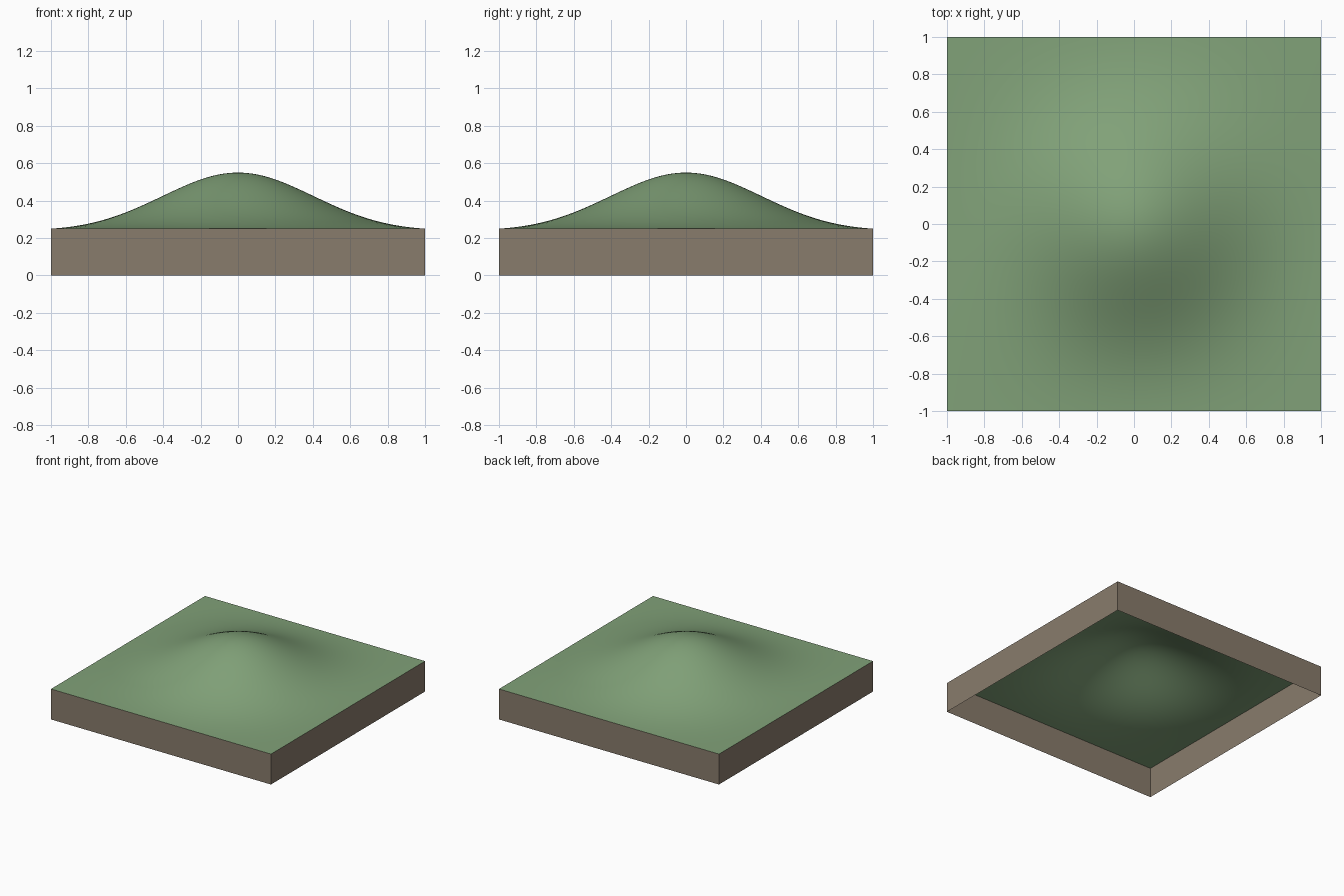
import bpy, bmesh, math

if "Cube" in bpy.data.objects:
    bpy.data.objects.remove(bpy.data.objects["Cube"])

BASE, RISE, N = 0.25, 0.30, 80


def bump(t):
    """Bell profile that fades to zero at the tile edge."""
    return math.exp(-3.3 * t * t) * max(0.0, 1 - abs(t) ** 6)


def material(name, rgb):
    m = bpy.data.materials.new(name)
    m.diffuse_color = (*rgb, 1)
    m.use_nodes = True
    m.node_tree.nodes["Principled BSDF"].inputs["Base Color"].default_value = m.diffuse_color
    return m


def add_object(name, bm, mat):
    mesh = bpy.data.meshes.new(name)
    bm.to_mesh(mesh)
    bm.free()
    mesh.materials.append(mat)
    obj = bpy.data.objects.new(name, mesh)
    bpy.context.collection.objects.link(obj)
    return obj


# Ground surface: fine grid raised into a rounded hill
bm = bmesh.new()
bmesh.ops.create_grid(bm, x_segments=N, y_segments=N, size=1)
for v in bm.verts:
    v.co.z = BASE + RISE * bump(v.co.x) * bump(v.co.y)
for f in bm.faces:
    f.smooth = True
add_object("hill_surface", bm, material("grass", (0.22, 0.36, 0.19)))

# Skirt: four thin side walls, open underneath
bm = bmesh.new()
bmesh.ops.create_cube(bm, size=1)
for v in bm.verts:
    v.co = (v.co.x * 2, v.co.y * 2, (v.co.z + 0.5) * BASE)
caps = [f for f in bm.faces if abs(f.normal.z) > 0.5]
bmesh.ops.delete(bm, geom=caps, context='FACES_ONLY')
add_object("side_walls", bm, material("earth", (0.25, 0.20, 0.15)))
